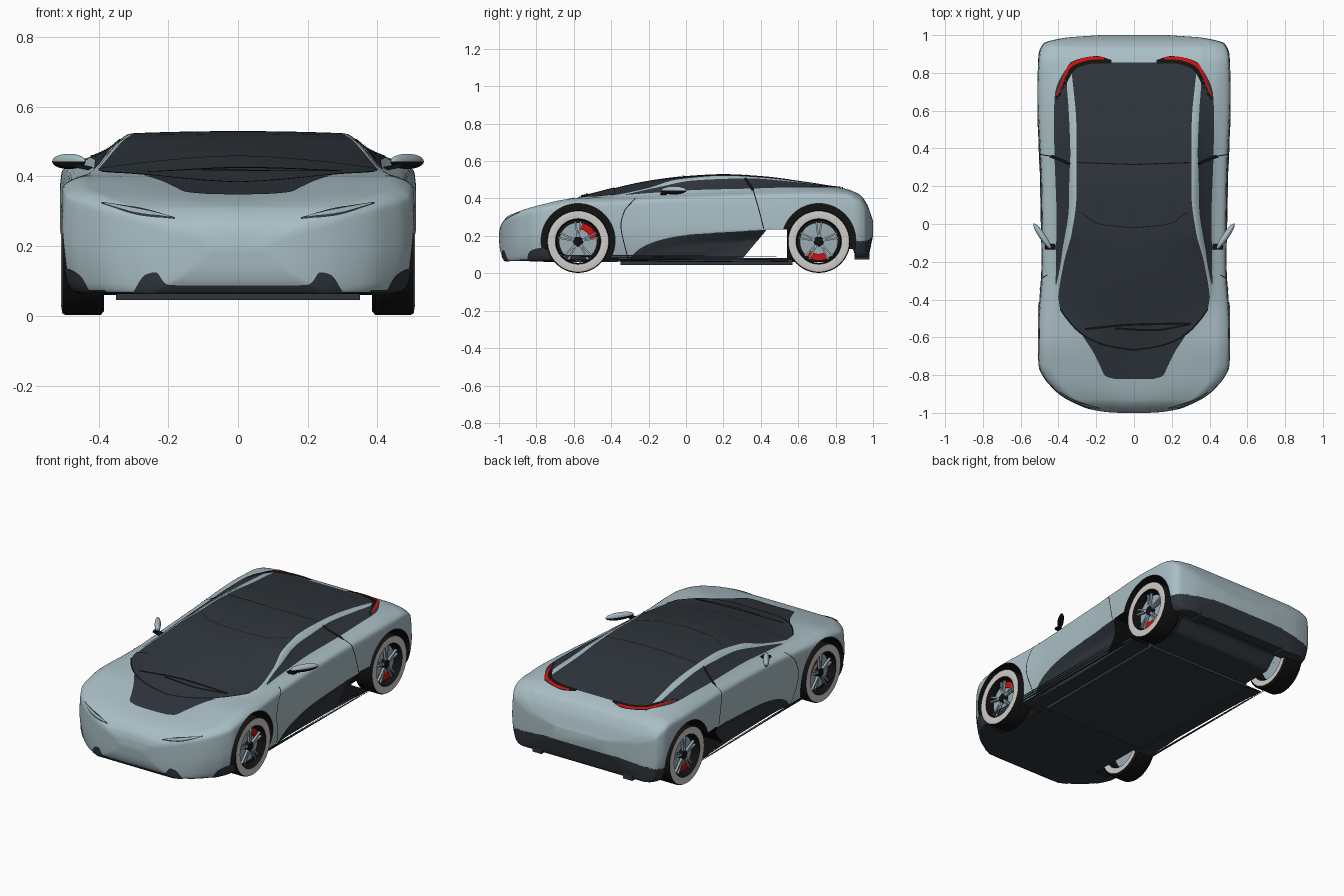
import bpy, bmesh, math
from mathutils import Vector, Matrix
from mathutils.bvhtree import BVHTree
if "Cube" in bpy.data.objects:
    bpy.data.objects.remove(bpy.data.objects["Cube"])

def material(name, *rgb):
    m = bpy.data.materials.new(name)
    m.use_nodes = True
    m.diffuse_color = (*rgb, 1)
    m.node_tree.nodes["Principled BSDF"].inputs["Base Color"].default_value = (*rgb, 1)
    return m

MATS = PAINT, DARK, BLACK, WHITE, RIM, RED = [
    material("silver_blue_paint", .40, .52, .56), material("charcoal_glass", .028, .036, .045),
    material("black_rubber", .006, .006, .006), material("pale_sidewall", .62, .60, .58),
    material("rim_grey", .33, .42, .46), material("signal_red", .62, .005, .005)]

def finish(name, bm, mats, place=Matrix(), recalc=True):
    bm.transform(place)
    if recalc:
        bmesh.ops.remove_doubles(bm, verts=bm.verts, dist=1e-6)
        bmesh.ops.recalc_face_normals(bm, faces=bm.faces)
    me = bpy.data.meshes.new(name)
    bm.to_mesh(me)
    for m in mats:
        me.materials.append(m)
    ob = bpy.data.objects.new(name, me)
    bpy.context.scene.collection.objects.link(ob)
    return ob

def curve(keys, t):
    """Monotone smooth interpolation through (position, value) keys."""
    t = min(max(t, keys[0][0]), keys[-1][0])
    d = [(b[1] - a[1]) / (b[0] - a[0]) for a, b in zip(keys, keys[1:])]
    m = d[:1] + [2 * a * b / (a + b) if a * b > 0 else 0 for a, b in zip(d, d[1:])] + d[-1:]
    i = max(k for k in range(len(d)) if keys[k][0] <= t)
    h = keys[i + 1][0] - keys[i][0]
    s = (t - keys[i][0]) / h
    return ((1 + 2 * s) * (1 - s) ** 2 * keys[i][1] + s * (1 - s) ** 2 * h * m[i]
            + s * s * (3 - 2 * s) * keys[i + 1][1] + s * s * (s - 1) * h * m[i + 1])

# Body outlines along the length
WIDTH = [(-1, .08), (-.995, .15), (-.985, .21), (-.96, .29), (-.91, .385), (-.86, .44), (-.81, .48), (-.75, .506),
         (-.6, .513), (-.2, .49), (.2, .495), (.7, .515), (.9, .505), (.955, .48), (.985, .37), (1, .18)]
BELT = [(-1, .2), (-.995, .235), (-.98, .27), (-.93, .315), (-.8, .36), (-.6, .4), (-.4, .407), (0, .43),
        (.4, .445), (.65, .45), (.85, .44), (.93, .41), (.97, .36), (1, .28)]
ROOF = [(-1, .205), (-.995, .24), (-.98, .275), (-.93, .315), (-.8, .35), (-.68, .375), (-.5, .425), (-.2, .495),
        (0, .52), (.2, .53), (.4, .52), (.6, .495), (.85, .452), (.93, .42), (.97, .365), (1, .28)]
EDGE = [(-1, .04), (-.985, .12), (-.96, .18), (-.8, .3), (-.6, .36), (-.4, .4), (-.2, .37), (-.05, .33),
        (.15, .305), (.5, .305), (.8, .33), (.93, .35), (.985, .26), (1, .1)]
FLOOR = [(-1, .18), (-.995, .13), (-.985, .095), (-.965, .066), (.75, .06), (.84, .13), (.89, .13), (.91, .085),
         (.97, .085), (1, .2)]
RISE = [(-.5, .05), (-.2, .5), (-.05, .85), (.15, .93)]
SILL = [(-.32, .06), (-.25, .13), (-.15, .175), (0, .205), (.2, .22), (.45, .235)]
KNOTS = (0, .42, .48, .62, .75, .83, .915, 1, 1.32, 1.64)
STEPS = (6, 4, 20, 8, 6, 6, 6, 14)

def section(y):
    w, e, zb, belt, roof = (curve(k, y) for k in (WIDTH, EDGE, FLOOR, BELT, ROOF))
    zr, h = belt + curve(RISE, y) * (roof - belt), belt - zb
    xs = zip(KNOTS, (0, w * .9, w * .96, w, w * .983, w * .86, (w * .86 + e) / 2, e, 0, -e))
    zs = zip(KNOTS, (zb, zb, zb + .1 * h, zb + .5 * h, belt - .1 * h, belt, (belt + zr) / 2, zr, roof, zr))
    xs, zs, out = list(xs), list(zs), []
    for t in [a + (b - a) * i / n for a, b, n in zip(KNOTS, KNOTS[1:], STEPS) for i in range(n)] + [KNOTS[8]]:
        x, z = curve(xs, t), curve(zs, t)
        if -.3 < y < .46 and z < curve(SILL, y):  # scooped side sill
            dent = .04 * min(1, (y + .3) / .6) * min(1, (curve(SILL, y) - z) / .05)
            x = min(x, max(x - dent, w * .9))
        out.append((x, z))
    return out

def body_colour(c, normal):
    """Index of the colour for a body face, by its place."""
    x, y, z = abs(c.x), c.y, c.z
    roof = -.4 < y < .858 and z > .4 and x < curve(EDGE, y)
    sill = -.28 < y < .56 and x > .3 and z < curve(SILL, y) - .012
    tail = y > .86 and z < .2 - .12 * max(0, x - .25)
    return int(roof or sill or tail or normal.z < -.6 and z < .16)

# Body shell
bm = bmesh.new()
rings = []
for i in range(261):
    y = -math.cos(math.pi * i / 260)
    half = section(y)
    rings.append([bm.verts.new((x, y, z)) for x, z in half + [(-x, z) for x, z in reversed(half[1:-1])]])
for a, b in zip(rings, rings[1:]):
    for j in range(len(a)):
        bm.faces.new((a[j - 1], a[j], b[j], b[j - 1]))
for r in (rings[0], rings[-1]):
    bm.faces.new(r)
bmesh.ops.recalc_face_normals(bm, faces=bm.faces)
for f in bm.faces:
    f.material_index = body_colour(f.calc_center_median(), f.normal)
surface = BVHTree.FromBMesh(bm)
body = finish("body", bm, MATS)

# Wheel arches and the side opening ahead of the rear wheels
AXLES = {"front": -.577, "rear": .71}
arch = [(.198 * math.cos(a * math.pi / 32), .175 + .198 * math.sin(a * math.pi / 32)) for a in range(64)]
cuts = [([(.3, .08), (.54, .08), (.54, .235), (.43, .235)], -.7, .7)]
cuts += [([(yc + y, z) for y, z in arch], s * .34, s * .7) for yc in AXLES.values() for s in (1, -1)]
bpy.context.view_layer.objects.active = body
for outline, x0, x1 in cuts:
    bm = bmesh.new()
    ends = [[bm.verts.new((x, y, z)) for y, z in outline] for x in (x0, x1)]
    faces = ends + [(ends[0][i - 1], ends[0][i], ends[1][i], ends[1][i - 1]) for i in range(len(outline))]
    for f in faces:
        bm.faces.new(f).material_index = 2
    mod = body.modifiers.new("cut", "BOOLEAN")
    mod.operation, mod.solver, mod.object = "DIFFERENCE", "EXACT", finish("cutter", bm, MATS)
    cutter = mod.object
    bpy.ops.object.modifier_apply(modifier=mod.name)
    bpy.data.objects.remove(cutter)

def along(pts, t):
    return Vector([curve([(i, p[k]) for i, p in enumerate(pts)], t * (len(pts) - 1)) for k in (0, 1)])

def drape(name, a, b, view, mat, lift=.003, sides=(1, -1), n=36, m=5):
    """Thin strip between two rails, laid on the body from one direction."""
    bm = bmesh.new()
    for s in sides:
        rows = []
        for i in range(n + 1):
            p, q = along(a, i / n), along(b, i / n)
            rows.append([])
            for u, v in (p.lerp(q, j / m) for j in range(m + 1)):
                o, d = {"top": ((s * u, v, 2), (0, 0, -1)), "side": ((s * 2, u, v), (-s, 0, 0)),
                        "front": ((s * u, -2, v), (0, 1, 0))}[view]
                hit, nor, _, _ = surface.ray_cast(Vector(o), Vector(d))
                rows[-1].append(bm.verts.new(hit + nor * lift) if hit else None)
        for quad in (q for r, t in zip(rows, rows[1:]) for q in zip(r, r[1:], t[1:], t) if all(q)):
            f = bm.faces.new(quad)
            f.normal_update()
            if f.normal.dot(Vector(d)) > 0:
                f.normal_flip()
    finish(name, bm, [mat], recalc=False)

def line(name, pts, view, width=.006, **kw):
    d = (Vector(pts[-1]) - Vector(pts[0])).normalized() * width / 2
    a, b = ([(p[0] - k * d.y, p[1] + k * d.x) for p in pts] for k in (1, -1))
    drape(name, a, b, view, BLACK, m=1, **kw)

# Glass, hood panel and lower trim
base = [(0, -.665), (.11, -.65), (.21, -.62), (.29, -.57), (.355, -.5), (.39, -.45), (.4, -.39)]
drape("windscreen_base", base, [(x, -.38) for x, _ in base], "top", DARK, .004, m=14)
hood = [(.1, -.82), (.15, -.805), (.18, -.75), (.215, -.68), (.27, -.595)]
drape("hood_panel", [(-x, y) for x, y in hood], hood, "top", DARK, sides=(1,), m=24)
drape("side_window", [(-.32, .417), (-.15, .43), (.05, .443), (.33, .45), (.6, .457), (.82, .455)],
      [(-.32, .42), (-.15, .458), (.05, .495), (.33, .505), (.6, .483), (.82, .458)], "side", DARK)
drape("sill_panel", SILL[:-1] + [(.43, .234)], [(y, .075) for y in (-.31, -.2, -.1, .03, .17, .3)],
      "side", DARK, .004, n=60, m=12)
splitter = [(0, .088), (.1, .088), (.2, .09), (.235, .125), (.265, .118), (.3, .068)]
drape("front_splitter", splitter, [(x, .066) for x, _ in splitter], "front", DARK, m=8)
corner = [(.42, .066), (.45, .115), (.475, .132), (.495, .138)]
drape("front_corner_trim", corner, [(x, .064) for x, _ in corner], "front", DARK, m=8)

# Lamps, seams and wipers
drape("headlight_surround", [(.18, .281), (.28, .308), (.39, .325)], [(.18, .276), (.28, .287), (.39, .32)], "front", DARK)
drape("headlight", [(.2, .285), (.285, .304), (.38, .322)], [(.2, .282), (.285, .294), (.38, .319)], "front", RIM, .005)
drape("taillight_surround", [(.12, .868), (.2, .888), (.33, .858), (.418, .66)],
      [(.12, .85), (.2, .85), (.3, .825), (.4, .66)], "top", BLACK)
drape("taillight", [(.16, .881), (.22, .884), (.335, .849), (.413, .68)],
      [(.16, .87), (.22, .868), (.322, .837), (.404, .68)], "top", RED, .006)
line("door_front_seam", [(-.31, .075), (-.348, .25), (-.33, .33), (-.27, .4)], "side", .005)
line("door_rear_seam", [(.415, .24), (.39, .34), (.36, .44)], "side", .005)
line("window_pillar", [(.36, .44), (.315, .505)], "side", .016, lift=.005)
line("roof_seam", [(0, .315), (.3, .325)], "top")
line("front_roof_seam", [(0, -.02), (.18, 0), (.28, .06)], "top", .004)
line("windscreen_seam", base[:-1], "top", .009, lift=.006)
line("long_wiper", [(.3, -.525), (0, -.53), (-.26, -.555)], "top", .012, lift=.009, sides=(1,))
line("short_wiper", [(.3, -.53), (.1, -.56), (-.1, -.55)], "top", .01, lift=.009, sides=(1,))

def blocks(name, mat, items, place=Matrix()):
    bm = bmesh.new()
    for size, spot in items:
        bmesh.ops.create_cube(bm, size=1, matrix=spot @ Matrix.Diagonal((*size, 1)))
    finish(name, bm, [mat], place)

at, turn = Matrix.Translation, lambda a, axis="X": Matrix.Rotation(a, 4, axis)
blocks("floor_tray_and_outlets", DARK, [((.7, .92, .03), at((0, .11, .06)))]
       + [((.06, .08, .03), at((x, .94, .09))) for x in (-.3, .3)])

# Wheels as (x, radius, colour) profiles, with discs behind a small star of spokes
PARTS = {
    "tyre": [(-.058, .122, 3), (-.06, .156, 2), (-.05, .168, 2), (.05, .168, 2), (.06, .163, 3),
             (.063, .145, 3), (.06, .122, 2), (.03, .114, 2), (-.05, .114, 2), (-.058, .122, 2)],
    "disc": [(.02, .0005, 4), (.02, .102, 4), (-.012, .102, 4), (-.012, .0005, 4), (.02, .0005, 4)],
    "hub": [(.02, .026, 2), (.045, .024, 2), (.047, .0005, 2), (.02, .0005, 2), (.02, .026, 2)]}
for end, yc in AXLES.items():
    for s, side in ((1, "left_"), (-1, "right_")):
        place = at((s * .444, yc, .17)) @ Matrix.Diagonal((s, 1, 1, 1))
        for part, profile in PARTS.items():
            bm = bmesh.new()
            rings = [[bm.verts.new((x, r * math.cos(math.tau * i / 48), r * math.sin(math.tau * i / 48)))
                      for i in range(48)] for x, r, _ in profile]
            for a, b, p in zip(rings, rings[1:], profile):
                for i in range(48):
                    bm.faces.new((a[i], a[i - 1], b[i - 1], b[i])).material_index = p[2]
            finish(f"{end}_{side}{part}", bm, MATS, place)
        blocks(f"{end}_{side}spokes", RIM, [((.014, .009, .085), turn(i // 2 * math.tau / 5 + (.13, -.13)[i % 2])
               @ at((.036, 0, .066))) for i in range(10)], place)
        angles = [math.radians((20 if end == "front" else -122) + k * 10) for k in range(6)]
        blocks(f"{end}_{side}caliper", RED, [((.03, .036, .02), turn(a) @ at((.016, .084, 0)))
               for a in angles], place)

# Door mirrors: painted cap over a black base and arm
for s, side in ((1, "left"), (-1, "right")):
    bm = bmesh.new()
    bmesh.ops.create_uvsphere(bm, u_segments=24, v_segments=12, radius=1)
    for f in bm.faces:
        f.material_index = int(f.calc_center_median().z < -.1)
    finish(side + "_mirror", bm, [PAINT, BLACK], at((s * .485, -.065, .443)) @ turn(-s * .6, "Z")
           @ Matrix.Diagonal((.017, .082, .022, 1)))
    blocks(side + "_mirror_arm", BLACK, [((.07, .03, .012), at((s * .435, -.12, .425)) @ turn(-s * .2, "Y"))])

# Smooth shading with sharp creases
for ob in bpy.context.scene.objects:
    ob.select_set(ob.type == "MESH")
bpy.context.view_layer.objects.active = body
bpy.ops.object.shade_smooth_by_angle(angle=math.radians(35))
